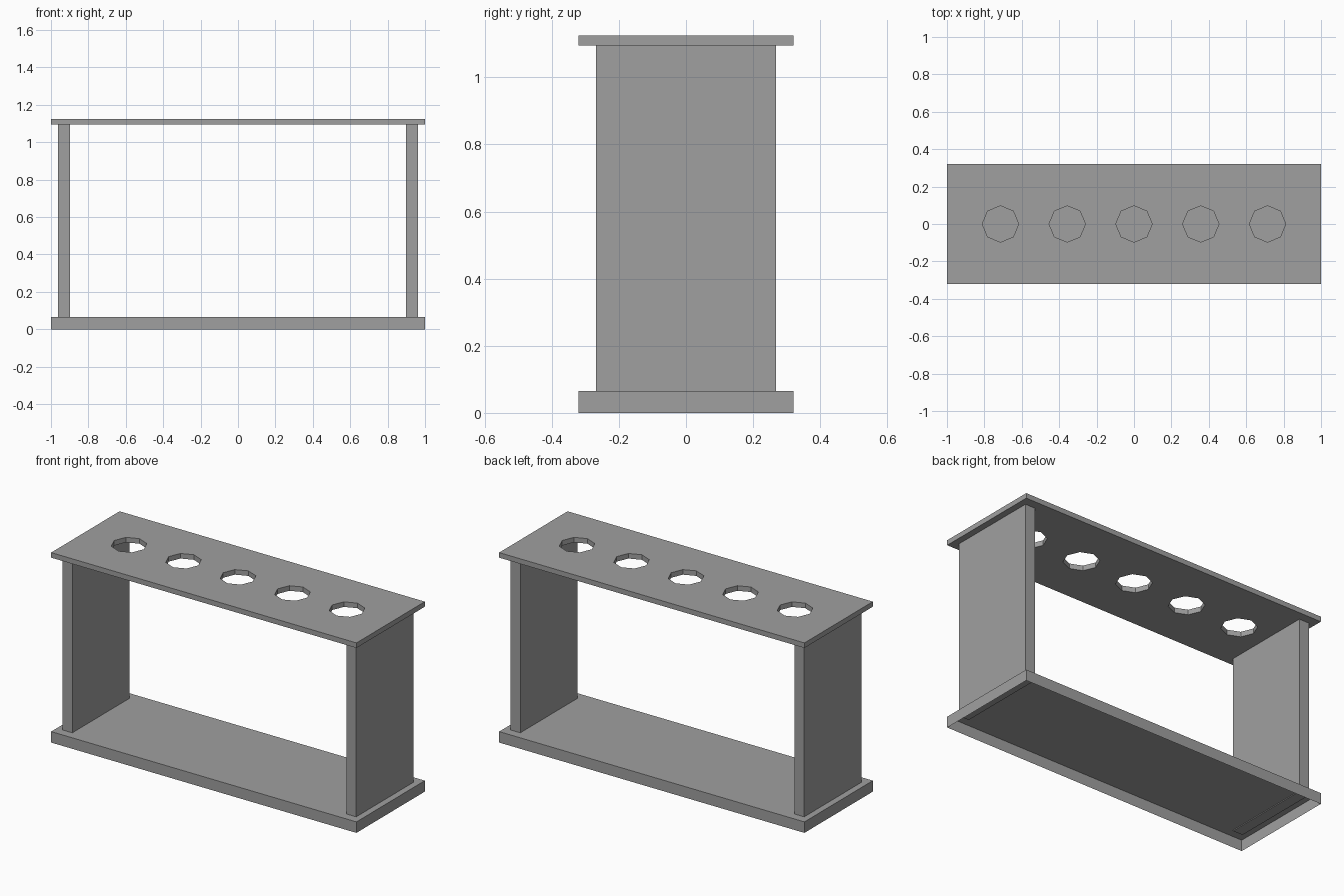
import bpy, bmesh
from math import radians
from mathutils import Matrix

cube = bpy.data.objects.get("Cube")
if cube:
    bpy.data.objects.remove(cube, do_unlink=True)

grey = bpy.data.materials.new("plain grey")
grey.use_nodes = True
COLOUR = (0.35, 0.35, 0.35, 1)
grey.diffuse_color = COLOUR
grey.node_tree.nodes["Principled BSDF"].inputs["Base Color"].default_value = COLOUR


def add_object(name, bm):
    mesh = bpy.data.meshes.new(name)
    bm.to_mesh(mesh)
    bm.free()
    mesh.materials.append(grey)
    obj = bpy.data.objects.new(name, mesh)
    bpy.context.collection.objects.link(obj)
    return obj


def box(name, x, depth, width, z0, z1, open_bottom=False):
    bm = bmesh.new()
    place = Matrix.Translation((x, 0, (z0 + z1) / 2)) @ Matrix.Diagonal((width, depth, z1 - z0, 1))
    bmesh.ops.create_cube(bm, size=1, matrix=place)
    if open_bottom:
        under = [f for f in bm.faces if f.normal.z < -0.5]
        bmesh.ops.delete(bm, geom=under, context="FACES_ONLY")
    return add_object(name, bm)


# Base tray, hollow underneath
box("base", 0, 0.64, 2, 0, 0.065, open_bottom=True)

# Two upright side panels
for side, x in (("left", 0.93), ("right", -0.93)):
    box(side + "_panel", x, 0.536, 0.064, 0.06, 1.1)

# Top plate with a row of five faceted holes
top = box("top_plate", 0, 0.64, 2, 1.095, 1.125)
bm = bmesh.new()
for i in range(-2, 3):
    bmesh.ops.create_cone(bm, cap_ends=True, segments=8, radius1=0.097, radius2=0.097, depth=0.2,
                          matrix=Matrix.Translation((i * 0.357, 0, 1.11)) @ Matrix.Rotation(radians(0), 4, "Z"))
cutter = add_object("hole_cutter", bm)
cutter.hide_render = True
cutter.hide_set(True)
cut = top.modifiers.new("holes", "BOOLEAN")
cut.operation = "DIFFERENCE"
cut.solver = "EXACT"
cut.object = cutter
